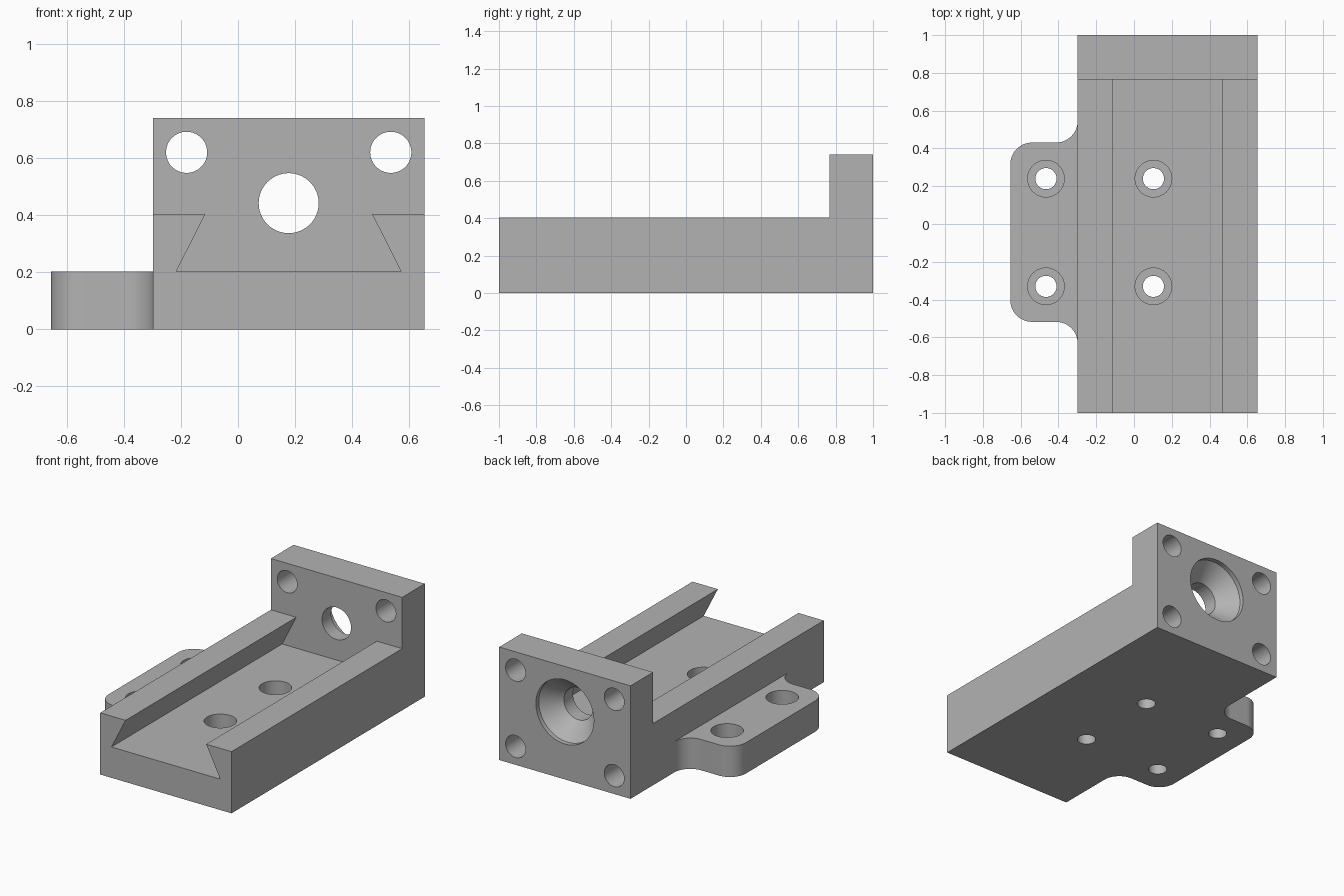
import bpy, bmesh
from math import sin, cos, pi
from mathutils import Vector

cube = bpy.data.objects.get("Cube")
if cube:
    bpy.data.objects.remove(cube, do_unlink=True)

metal = bpy.data.materials.new("plain grey")
metal.use_nodes = True
grey = (0.45, 0.45, 0.45, 1)
metal.diffuse_color = grey
metal.node_tree.nodes["Principled BSDF"].inputs["Base Color"].default_value = grey


def finish(name, bm):
    bmesh.ops.recalc_face_normals(bm, faces=bm.faces)
    mesh = bpy.data.meshes.new(name)
    bm.to_mesh(mesh)
    bm.free()
    mesh.materials.append(metal)
    obj = bpy.data.objects.new(name, mesh)
    bpy.context.collection.objects.link(obj)
    return obj


def loft(name, rings):
    """Skin closed rings of points and cap both ends."""
    bm = bmesh.new()
    loops = [[bm.verts.new(p) for p in ring] for ring in rings]
    for a, b in zip(loops, loops[1:]):
        for i in range(len(a)):
            bm.faces.new((a[i - 1], a[i], b[i], b[i - 1]))
    bm.faces.new(loops[0])
    bm.faces.new(loops[-1])
    return finish(name, bm)


def prism_y(name, outline, lo, hi):
    return loft(name, [[(x, y, z) for x, z in outline] for y in (lo, hi)])


def prism_z(name, outline, lo, hi):
    return loft(name, [[(x, y, z) for x, y in outline] for z in (lo, hi)])


def bore(name, start, inward, steps, segments=64):
    """Stepped round cutter; steps are (depth, radius) along inward."""
    start, inward = Vector(start), Vector(inward)
    u = Vector((1, 0, 0))
    v = inward.cross(u)
    angles = [2 * pi * i / segments for i in range(segments)]
    return loft(name, [[start + inward * d + (u * cos(a) + v * sin(a)) * r
                        for a in angles] for d, r in steps])


def combine(target, tool, operation):
    mod = target.modifiers.new(operation, "BOOLEAN")
    mod.object, mod.operation, mod.solver = tool, operation, "EXACT"
    bpy.context.view_layer.objects.active = target
    bpy.ops.object.modifier_apply(modifier=mod.name)
    bpy.data.objects.remove(tool, do_unlink=True)


def arc(cx, cy, r, start, end, n=12):
    """Arc points, angles in quarter turns."""
    return [(cx + r * cos((start + (end - start) * i / n) * pi / 2),
             cy + r * sin((start + (end - start) * i / n) * pi / 2))
            for i in range(n + 1)]


LEFT, RIGHT, TOP = 0.653, -0.298, 0.74
FLOOR, RAIL, WALL_Y = 0.202, 0.404, 0.766
MID = (LEFT + RIGHT) / 2

# Solid block, cleared above the rails and along the dovetail channel
body = prism_y("dovetail_bracket",
               [(RIGHT, 0), (LEFT, 0), (LEFT, TOP), (RIGHT, TOP)], -1, 1)
half = [(0.394, FLOOR), (0.292, RAIL), (0.7, RAIL), (0.7, 1)]
channel = [(MID + x, z) for x, z in half] + [(MID - x, z) for x, z in reversed(half)]
combine(body, prism_y("channel_cutter", channel, -1.2, WALL_Y), "DIFFERENCE")

# Side flange with rounded corners and filleted roots
r, edge, back, front = 0.115, -0.655, 0.431, -0.518
inner = RIGHT + 0.05
outline = ([(inner, back + r)]
           + arc(RIGHT - r, back + r, r, 0, -1)
           + arc(edge + r, back - r, r, 1, 2)
           + arc(edge + r, front + r, r, 2, 3)
           + arc(RIGHT - r, front - r, r, 1, 0)
           + [(inner, front - r)])
combine(body, prism_z("side_flange", outline, 0, FLOOR), "UNION")

# Counterbored mounting holes
for x in (-0.466, 0.103):
    for y in (0.24, -0.33):
        steps = [(-0.05, 0.097), (0.11, 0.097), (0.11, 0.056), (0.3, 0.056)]
        combine(body, bore("mounting_hole", (x, y, FLOOR), (0, 0, -1), steps), "DIFFERENCE")

# Corner holes in the end wall
for x in (-0.18, 0.535):
    for z in (0.12, 0.62):
        steps = [(-0.1, 0.072), (0.25, 0.072)]
        combine(body, bore("corner_hole", (x, 1, z), (0, -1, 0), steps), "DIFFERENCE")

# Central hole with a conical recess at the back
steps = [(-0.1, 0.21), (0.03, 0.21), (0.14, 0.105), (0.4, 0.105)]
combine(body, bore("central_hole", (MID, 1, 0.442), (0, -1, 0), steps), "DIFFERENCE")

# Smooth the round walls, keep machined edges sharp
bpy.ops.object.select_all(action="DESELECT")
body.select_set(True)
bpy.context.view_layer.objects.active = body
bpy.ops.object.shade_smooth_by_angle(angle=pi / 6)
